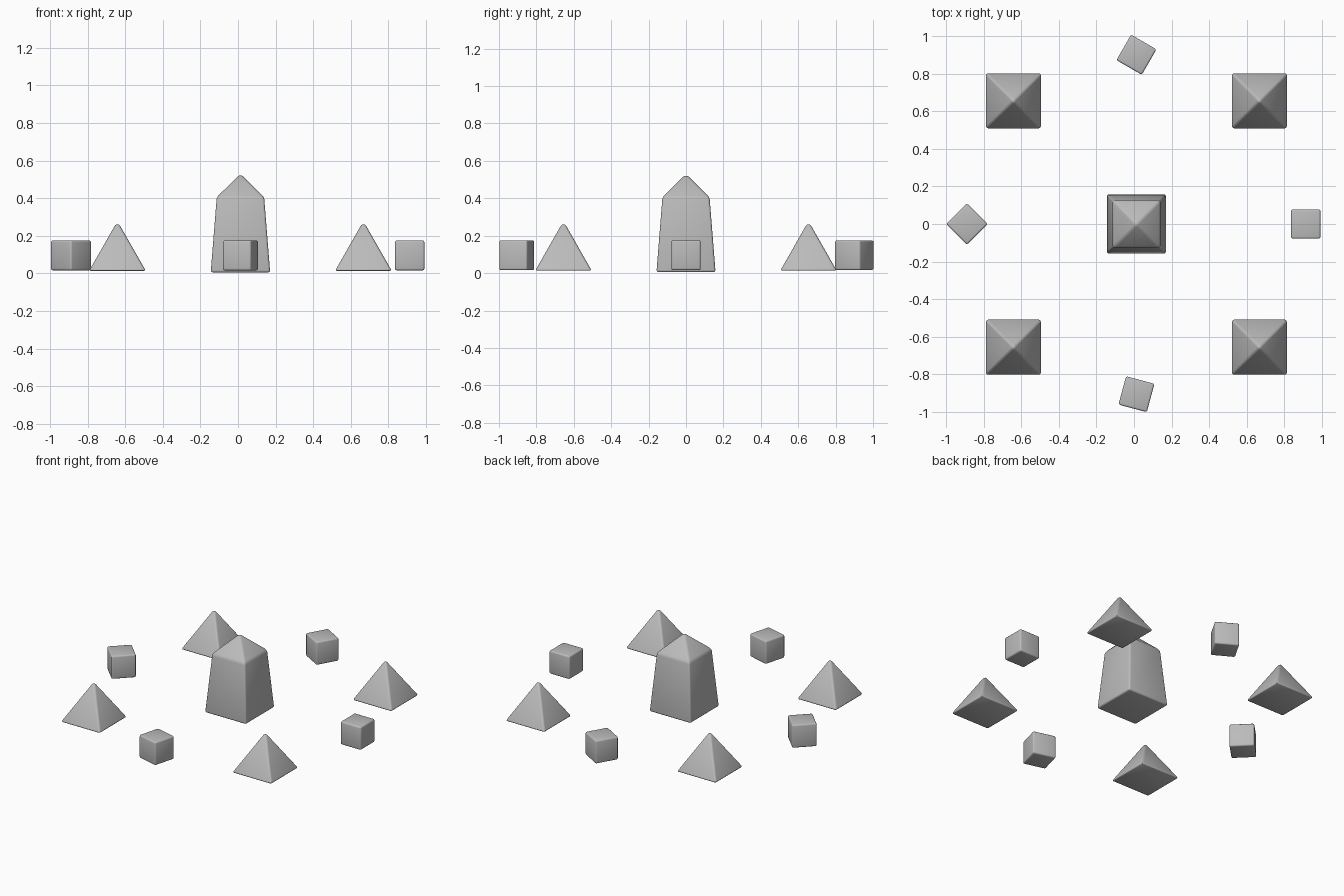
import bpy
import bmesh
from math import radians
from mathutils import Matrix

cube = bpy.data.objects.get("Cube")
if cube:
    bpy.data.objects.remove(cube, do_unlink=True)

# Single stone colour
stone = bpy.data.materials.new("grey_stone")
stone.use_nodes = True
colour = (0.5, 0.5, 0.5, 1)
stone.diffuse_color = colour
stone.node_tree.nodes["Principled BSDF"].inputs["Base Color"].default_value = colour

CX = 0.013  # middle of the ring


def block(name, rings, apex, location, turn=0, bevel=0.012):
    """Stack square rings of (half width, height), closed by a cap or a point."""
    bm = bmesh.new()
    loops = [[bm.verts.new((sx * h, sy * h, z))
              for sx, sy in ((-1, -1), (1, -1), (1, 1), (-1, 1))] for h, z in rings]
    bm.faces.new(loops[0][::-1])
    for low, high in zip(loops, loops[1:]):
        for i in range(4):
            j = (i + 1) % 4
            bm.faces.new((low[i], low[j], high[j], high[i]))
    if apex is None:
        bm.faces.new(loops[-1])
    else:
        tip = bm.verts.new((0, 0, apex))
        for i in range(4):
            bm.faces.new((loops[-1][i], loops[-1][(i + 1) % 4], tip))
    bm.transform(Matrix.Rotation(radians(turn), 4, "Z"))
    mesh = bpy.data.meshes.new(name)
    bm.to_mesh(mesh)
    bm.free()
    mesh.materials.append(stone)
    obj = bpy.data.objects.new(name, mesh)
    bpy.context.collection.objects.link(obj)
    obj.location = (*location, 0)
    # Softly rounded edges
    mod = obj.modifiers.new("rounded_edges", "BEVEL")
    mod.width = bevel
    mod.segments = 3
    mod.limit_method = "ANGLE"
    mod.angle_limit = radians(15)
    mesh.shade_smooth()
    return obj


# Central obelisk
block("obelisk", [(0.158, 0.005), (0.126, 0.405)], 0.53, (CX, 0))

# Corner pyramids
for side, sx in (("right", -1), ("left", 1)):
    for end, sy in (("front", -1), ("back", 1)):
        block(f"pyramid_{end}_{side}", [(0.151, 0.013)], 0.278,
              (CX + sx * 0.654, sy * 0.655))

# Cubes between the pyramids, each with its own turn
for name, x, y, turn in (("left", 0.913, 0, 0), ("right", -0.888, 0, 45),
                         ("back", CX, 0.9, -30), ("front", CX, -0.905, -15)):
    block(f"cube_{name}", [(0.078, 0.016), (0.078, 0.175)], None, (x, y), turn, 0.01)
